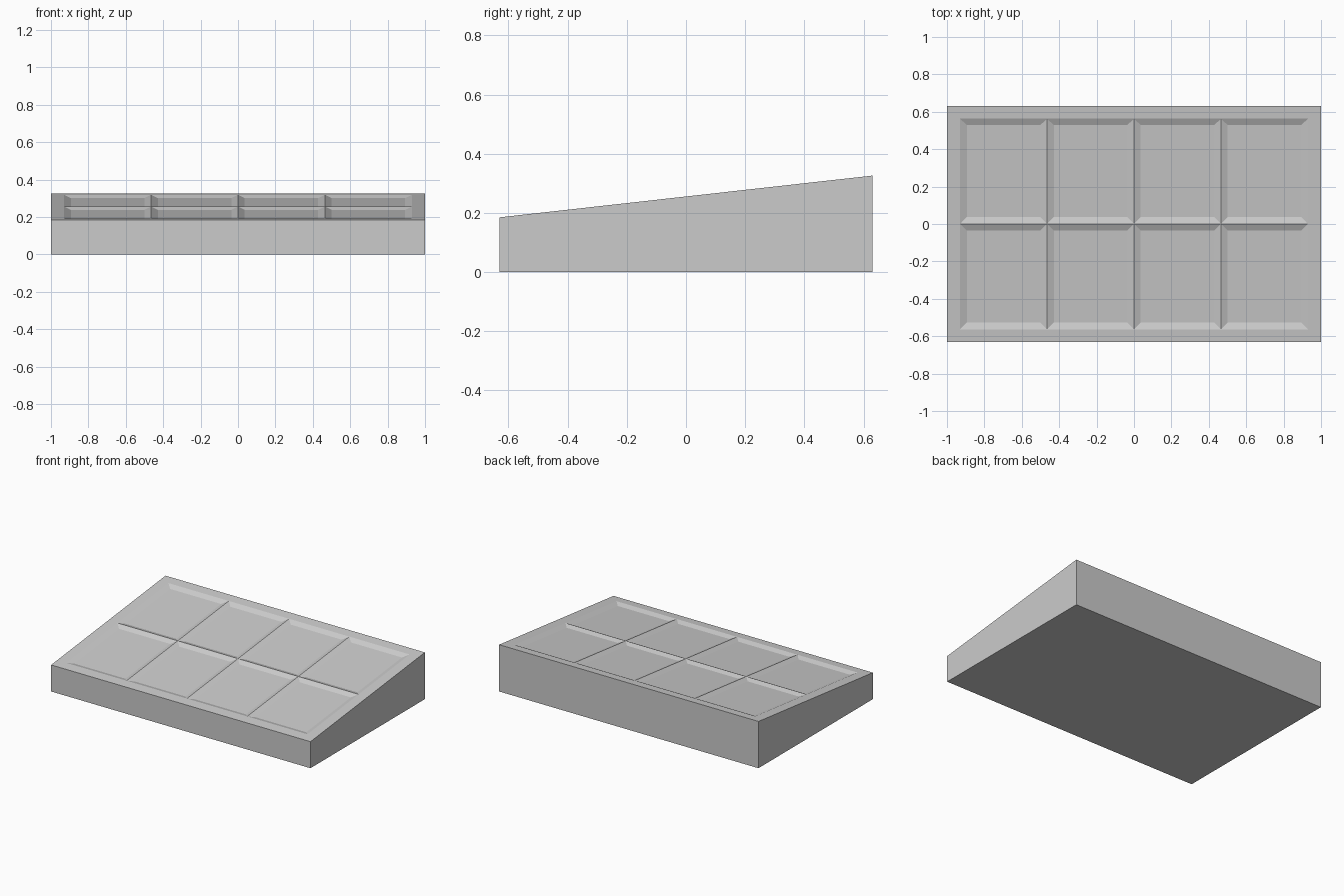
import bpy
import bmesh
from mathutils import Vector

old = bpy.data.objects.get("Cube")
if old:
    bpy.data.objects.remove(old, do_unlink=True)

HALF_X, HALF_Y = 1.0, 0.63
FRONT_Z, BACK_Z = 0.185, 0.326
PANEL_X, PANEL_Y = 0.93, 0.563
WALL, DEPTH = 0.036, 0.014

# Plain grey material
grey = bpy.data.materials.new("plain_grey")
grey.use_nodes = True
colour = (0.6, 0.6, 0.6, 1)
grey.diffuse_color = colour
grey.node_tree.nodes["Principled BSDF"].inputs["Base Color"].default_value = colour

# Wedge body: a box whose top slopes up to the back
bm = bmesh.new()
bmesh.ops.create_cube(bm, size=2)
for v in bm.verts:
    top_z = BACK_Z if v.co.y > 0 else FRONT_Z
    v.co = (v.co.x * HALF_X, v.co.y * HALF_Y, top_z if v.co.z > 0 else 0)
bm.normal_update()


def top_faces():
    return [f for f in bm.faces if f.normal.z > 0.5]


def slice_top(axis, position):
    faces = top_faces()
    edges = {e for f in faces for e in f.edges}
    verts = {v for f in faces for v in f.verts}
    normal = Vector((0, 0, 0))
    normal[axis] = 1
    bmesh.ops.bisect_plane(bm, geom=faces + list(edges) + list(verts),
                           plane_co=normal * position, plane_no=normal)
    bm.normal_update()


# Slice the slope into a four by two grid of cells with a border
for i in range(-2, 3):
    slice_top(0, i * PANEL_X / 2)
for i in range(-1, 2):
    slice_top(1, i * PANEL_Y)

# Sink each cell with sloping walls
cells = []
for f in top_faces():
    c = f.calc_center_median()
    if abs(c.x) < PANEL_X and abs(c.y) < PANEL_Y:
        cells.append(f)
bmesh.ops.inset_individual(bm, faces=cells, thickness=WALL, depth=-DEPTH,
                           use_even_offset=True)
bm.normal_update()

mesh = bpy.data.meshes.new("sloped_panel_block")
bm.to_mesh(mesh)
bm.free()
mesh.materials.append(grey)
block = bpy.data.objects.new("sloped_panel_block", mesh)
bpy.context.collection.objects.link(block)
